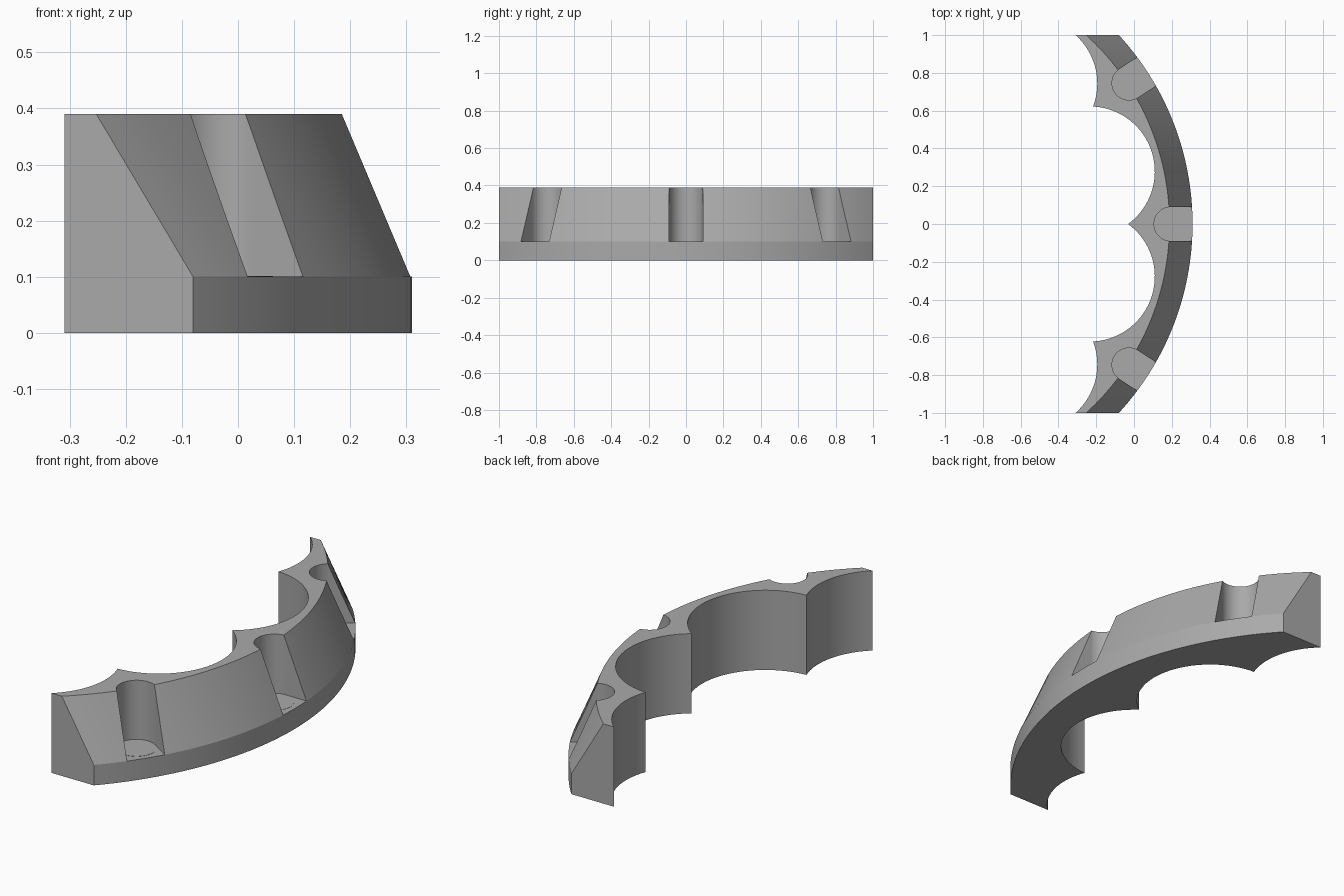
import bpy, bmesh, math
from math import sin, cos, asin, atan2, sqrt, pi

if "Cube" in bpy.data.objects:
    bpy.data.objects.remove(bpy.data.objects["Cube"])

CX = -1.167                      # centre of the ring this piece is cut from
R_LOW, R_TOP = 1.477, 1.355      # outer radius at the rim and at the top
H_RIM, H = 0.10, 0.39
STEP = math.radians(33.2)        # spacing of pockets and scallops
SC_D, SC_R = 0.973, 0.3445       # scallop circle: distance from centre, radius
POCKET_D, POCKET_R = 1.363, 0.09

grey = bpy.data.materials.new("plain grey")
grey.diffuse_color = (0.4, 0.4, 0.4, 1)
grey.use_nodes = True
grey.node_tree.nodes["Principled BSDF"].inputs["Base Color"].default_value = grey.diffuse_color


def make(name, bm):
    bmesh.ops.recalc_face_normals(bm, faces=bm.faces)
    me = bpy.data.meshes.new(name)
    bm.to_mesh(me)
    bm.free()
    me.materials.append(grey)
    ob = bpy.data.objects.new(name, me)
    bpy.context.collection.objects.link(ob)
    return ob


def loft(layers):
    """Closed solid from matching outlines, each (points, z)."""
    bm = bmesh.new()
    rings = [[bm.verts.new((x, y, z)) for x, y in pts] for pts, z in layers]
    n = len(rings[0])
    for a, b in zip(rings, rings[1:]):
        for i in range(n):
            j = (i + 1) % n
            bm.faces.new((a[i], a[j], b[j], b[i]))
    bm.faces.new(rings[0][::-1])
    bm.faces.new(rings[-1])
    return bm


def scallop(k, y0, y1, n=32):
    """Arc of scallop circle k between two heights, bulging to +x."""
    cx, cy = CX + SC_D * cos(k * STEP), SC_D * sin(k * STEP)
    a0, a1 = [atan2(y - cy, x - cx) for x, y in (y0, y1)]
    return [(cx + SC_R * cos(a0 + (a1 - a0) * i / n),
             cy + SC_R * sin(a0 + (a1 - a0) * i / n)) for i in range(n + 1)]


# scalloped inner edge, from +y down to -y
cusp_r = 1.136
cusp = (CX + cusp_r * cos(STEP), cusp_r * sin(STEP))
mid = (CX + cusp_r, 0)
ecx, ecy = CX + SC_D * cos(1.5 * STEP), SC_D * sin(1.5 * STEP)
end = (ecx + sqrt(SC_R ** 2 - (1 - ecy) ** 2), 1)
half = scallop(1.5, end, cusp)[:-1] + scallop(0.5, cusp, mid)
inner = half + [(x, -y) for x, y in half[-2::-1]]


def outline(r, n=72):
    t = asin(1 / r)
    outer = [(CX + r * cos(-t + 2 * t * i / n), r * sin(-t + 2 * t * i / n)) for i in range(n + 1)]
    return outer + inner


body = make("ring_segment", loft([(outline(R_LOW), 0), (outline(R_LOW), H_RIM), (outline(R_TOP), H)]))

# round-backed pockets, open to the outside
for k in (-1, 0, 1):
    t = k * STEP
    pts = [(POCKET_D + POCKET_R * cos(pi / 2 + pi * i / 24), POCKET_R * sin(pi / 2 + pi * i / 24))
           for i in range(25)]
    pts += [(1.7, -POCKET_R), (1.7, POCKET_R)]
    pts = [(CX + x * cos(t) - y * sin(t), x * sin(t) + y * cos(t)) for x, y in pts]
    cutter = make("pocket_cutter", loft([(pts, H_RIM), (pts, 0.6)]))
    cutter.hide_render = True
    cutter.hide_viewport = False
    mod = body.modifiers.new("pocket", 'BOOLEAN')
    mod.operation = 'DIFFERENCE'
    mod.solver = 'EXACT'
    mod.object = cutter
    bpy.context.view_layer.objects.active = body
    bpy.ops.object.modifier_apply(modifier=mod.name)
    bpy.data.objects.remove(cutter)
    # thin round seat on the pocket floor
    cx, cy = CX + POCKET_D * cos(t), POCKET_D * sin(t)
    disc = [(cx + 0.089 * cos(2 * pi * i / 48), cy + 0.089 * sin(2 * pi * i / 48)) for i in range(48)]
    make("pocket_seat", loft([(disc, H_RIM - 0.002), (disc, H_RIM + 0.001)]))

bpy.ops.object.select_all(action='DESELECT')
body.select_set(True)
bpy.context.view_layer.objects.active = body
bpy.ops.object.shade_smooth_by_angle(angle=math.radians(20))
